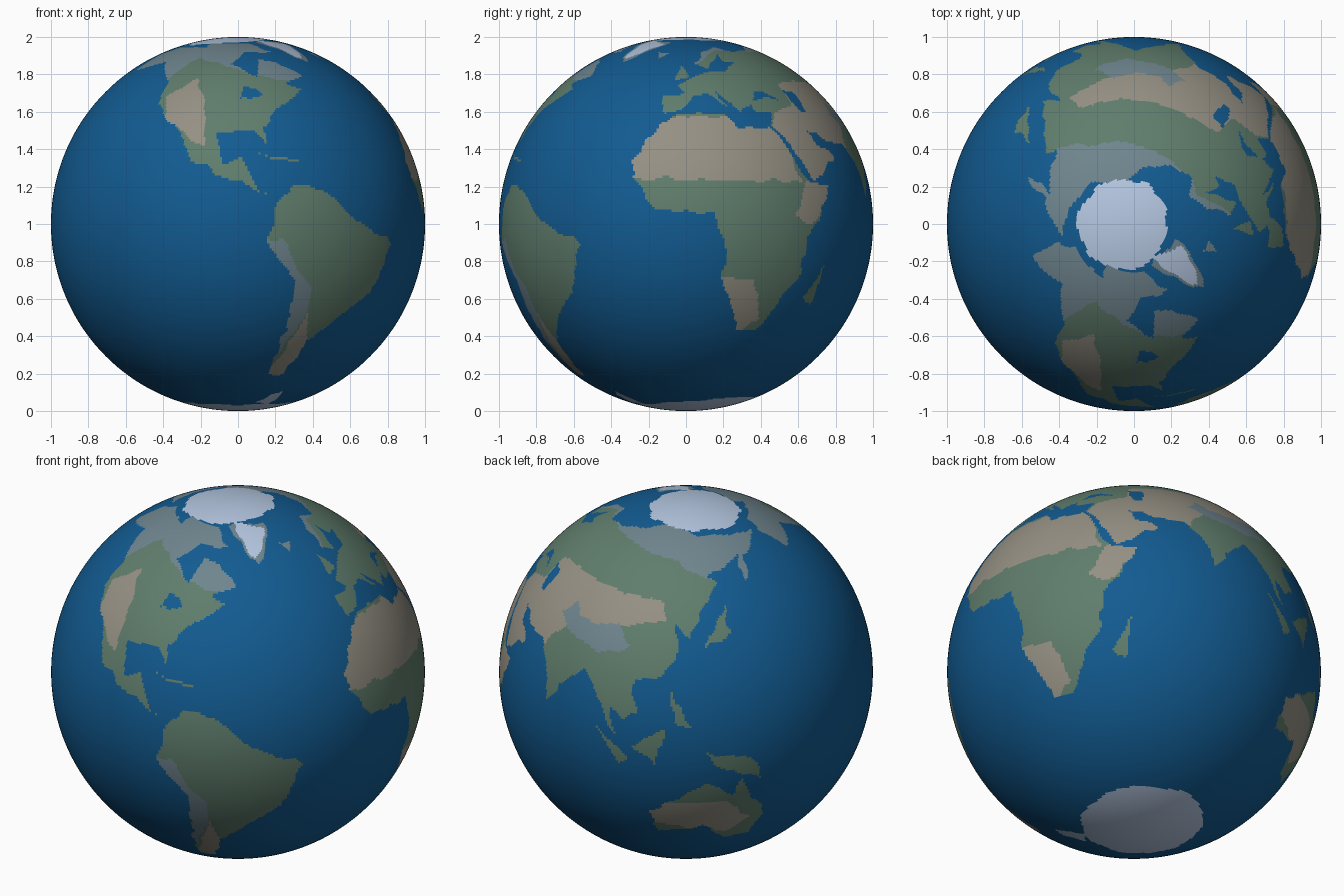
import bpy, bmesh, math
from mathutils import noise

if "Cube" in bpy.data.objects:
    bpy.data.objects.remove(bpy.data.objects["Cube"])

PALETTE = {"ocean": (0.006, 0.105, 0.285), "forest": (0.115, 0.205, 0.15), "tundra": (0.16, 0.235, 0.27),
           "desert": (0.3, 0.28, 0.23), "ice": (0.46, 0.57, 0.75)}
KINDS = list(PALETTE)
regions = {"land": [], "biome": [], "lake": [], "ice sheet": []}


def region(layer, colour, *outline):
    """Store an outline of (longitude, latitude) corners with its bounds."""
    lons, lats = zip(*outline)
    edges = list(zip(outline, outline[1:] + outline[:1]))
    regions[layer].append((KINDS.index(colour), min(lons), max(lons), min(lats), max(lats), edges))


def find(layer, lon, lat):
    """Colour of the last region in the layer that holds this point."""
    for colour, west, east, south, north, edges in reversed(regions[layer]):
        if west < lon < east and south < lat < north:
            odd = False
            for (ax, ay), (bx, by) in edges:
                if (ay > lat) != (by > lat) and lon < ax + (lat - ay) / (by - ay) * (bx - ax):
                    odd = not odd
            if odd:
                return colour
    return None


# north and central america
region("land", "forest", (-167, 66), (-157, 71), (-95, 70), (-82, 68), (-94, 59), (-80, 52), (-78, 62),
       (-65, 60), (-56, 52), (-68, 49), (-61, 46), (-76, 37), (-81, 31), (-80, 25), (-84, 30), (-97, 29),
       (-96, 19), (-88, 21), (-83, 10), (-77, 8), (-92, 14), (-105, 20), (-112, 30), (-124, 40), (-125, 49),
       (-140, 60), (-162, 55), (-165, 62))
# arctic islands and greenland
region("land", "forest", (-125, 75), (-80, 75), (-62, 66), (-117, 69))
region("land", "forest", (-68, 77), (-20, 76), (-43, 60), (-54, 69))
# south america
region("land", "forest", (-78, 7), (-72, 12), (-62, 10), (-50, 1), (-35, -6), (-40, -21), (-48, -27),
       (-62, -39), (-67, -54), (-74, -52), (-71, -18), (-81, -5), (-79, 2))
# africa and its large island
region("land", "forest", (-6, 35), (10, 37), (20, 31), (32, 31), (43, 12), (51, 12), (40, -5), (40, -15),
       (35, -21), (27, -34), (19, -34), (12, -17), (13, -8), (9, 4), (-8, 4), (-17, 14), (-17, 21), (-10, 31))
region("land", "forest", (50, -12), (47, -25), (43, -23))
# europe
region("land", "forest", (-9, 43), (-1, 44), (-4, 48), (9, 54), (21, 55), (30, 60), (22, 61), (25, 65),
       (17, 61), (14, 56), (6, 59), (14, 67), (26, 71), (41, 67), (60, 69), (60, 37), (28, 37), (26, 40),
       (23, 37), (13, 45), (17, 39), (10, 44), (3, 43), (-1, 37), (-9, 37))
# asia
region("land", "forest", (60, 69), (104, 77), (140, 72), (190, 67), (163, 60), (157, 51), (156, 57),
       (163, 62), (136, 55), (141, 53), (128, 40), (127, 35), (121, 40), (122, 30), (117, 23), (107, 21),
       (109, 12), (105, 9), (100, 13), (103, 2), (98, 10), (94, 17), (90, 22), (80, 15), (77, 8), (72, 20),
       (67, 25), (60, 25))
region("land", "forest", (60, 25), (48, 30), (52, 24), (59, 22), (45, 13), (36, 28), (33, 31), (36, 37), (60, 38))
# australia
region("land", "forest", (113, -23), (115, -34), (131, -31), (140, -38), (149, -38), (153, -28), (142, -11),
       (140, -17), (131, -12), (122, -18))
# smaller islands
region("land", "forest", (131, -1), (146, -4), (150, -11), (138, -8))
region("land", "forest", (108, 1), (118, 7), (115, -5))
region("land", "forest", (95, 6), (107, -4), (104, -6))
region("land", "forest", (120, 19), (127, 7), (122, 9))
region("land", "forest", (130, 31), (142, 45), (142, 36))
region("land", "forest", (-6, 50), (2, 52), (-4, 59))
region("land", "forest", (-24, 66), (-13, 66), (-19, 63))
region("land", "forest", (-85, 23), (-69, 19), (-77, 20))

# deserts
region("biome", "desert", (-121, 43), (-110, 51), (-104, 41), (-101, 24), (-118, 34))
region("biome", "desert", (-65, -27), (-62, -41), (-66, -55), (-74, -52))
region("biome", "desert", (-18, 14), (40, 13), (33, 32), (10, 35), (-18, 34))
region("biome", "desert", (35, 2), (42, 0), (52, 12), (41, 13))
region("biome", "desert", (11, -16), (22, -17), (27, -30), (18, -36))
region("biome", "desert", (33, 30), (37, 37), (47, 40), (47, 49), (64, 50), (116, 47), (117, 41), (98, 37),
       (77, 34), (68, 23), (43, 12))
region("biome", "desert", (112, -20), (137, -19), (147, -28), (140, -34), (112, -28))
# tundra and high mountains
region("biome", "tundra", (-180, 50), (-127, 50), (-117, 63), (-82, 53), (-50, 47), (-10, 62), (-10, 85), (-180, 85))
region("biome", "tundra", (5, 58), (25, 68), (67, 67), (115, 62), (138, 54), (192, 50), (192, 85), (5, 85))
region("biome", "tundra", (70, 35), (77, 41), (80, 36), (98, 38), (104, 31), (92, 28), (77, 32))
region("biome", "tundra", (-83, -4), (-77, -5), (-65, -20), (-65, -27), (-71, -40), (-76, -52))
# inland seas and lakes
region("lake", "ocean", (28, 42), (32, 46), (41, 42))
region("lake", "ocean", (47, 45), (53, 45), (54, 37), (50, 37))
region("lake", "ocean", (-88, 42), (-87, 48), (-80, 44))
# ice on greenland and the southern peninsula
region("ice sheet", "ice", (-62, 79), (-26, 74), (-44, 62), (-52, 70))
region("ice sheet", "ice", (-58, -63), (-75, -73), (-50, -75))


def colour_at(p):
    # round polar caps
    if p.z > 0 and math.hypot(p.x + 0.06, p.y) < 0.24 or p.z < 0 and math.hypot(p.x, p.y - 0.07) < 0.33:
        return KINDS.index("ice")
    lat, lon = math.degrees(math.asin(p.z)), math.degrees(math.atan2(p.y, p.x))
    if lon < -169:
        lon += 360
    ice = find("ice sheet", lon, lat)
    if ice is not None:
        return ice
    land = find("land", lon, lat)
    if land is None or find("lake", lon, lat) is not None:
        return KINDS.index("ocean")
    return find("biome", lon, lat) or land


# globe: smooth sphere, faces coloured by region, coasts roughened by a little noise
bm = bmesh.new()
bmesh.ops.create_uvsphere(bm, u_segments=480, v_segments=240, radius=1)
for face in bm.faces:
    p = face.calc_center_median().normalized()
    face.material_index = colour_at((p + 0.025 * noise.noise_vector(p * 12)).normalized())
    face.smooth = True
bmesh.ops.translate(bm, verts=bm.verts, vec=(0, 0, 1))
mesh = bpy.data.meshes.new("globe")
bm.to_mesh(mesh)
bm.free()
for name, rgb in PALETTE.items():
    mat = bpy.data.materials.new(name)
    mat.diffuse_color = (*rgb, 1)
    mat.use_nodes = True
    mat.node_tree.nodes["Principled BSDF"].inputs["Base Color"].default_value = mat.diffuse_color
    mesh.materials.append(mat)
bpy.context.collection.objects.link(bpy.data.objects.new("globe", mesh))
